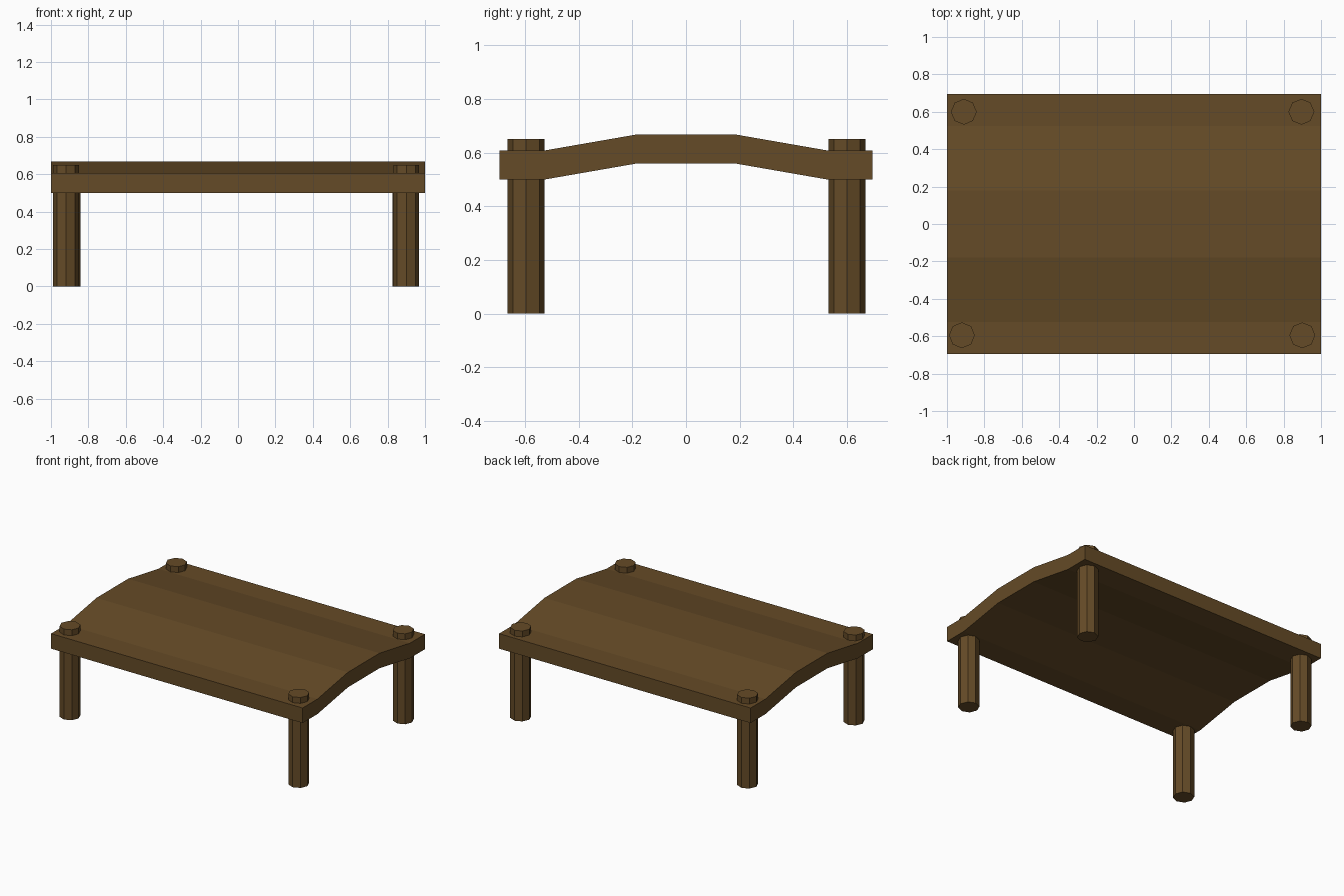
import bpy, bmesh

if "Cube" in bpy.data.objects:
    bpy.data.objects.remove(bpy.data.objects["Cube"])

wood = bpy.data.materials.new("brown_wood")
wood.diffuse_color = (0.13, 0.07, 0.02, 1)
wood.use_nodes = True
wood.node_tree.nodes["Principled BSDF"].inputs["Base Color"].default_value = wood.diffuse_color


def finish(name, bm):
    bmesh.ops.recalc_face_normals(bm, faces=bm.faces)
    mesh = bpy.data.meshes.new(name)
    bm.to_mesh(mesh)
    bm.free()
    mesh.materials.append(wood)
    obj = bpy.data.objects.new(name, mesh)
    bpy.context.collection.objects.link(obj)
    return obj


# Arched deck: a bent plank profile extruded along x
thickness = 0.108
arch = [(-0.695, 0.50), (-0.525, 0.50), (-0.18, 0.56),
        (0.18, 0.56), (0.525, 0.50), (0.695, 0.50)]
bm = bmesh.new()
lower = [[bm.verts.new((x, y, z)) for y, z in arch] for x in (-1, 1)]
upper = [[bm.verts.new((x, y, z + thickness)) for y, z in arch] for x in (-1, 1)]
for i in range(len(arch) - 1):
    for (a, b) in (lower, upper):
        bm.faces.new((a[i], a[i + 1], b[i + 1], b[i]))
    for lo, up in zip(lower, upper):
        bm.faces.new((lo[i], lo[i + 1], up[i + 1], up[i]))
for i in (0, -1):
    bm.faces.new((lower[0][i], lower[1][i], upper[1][i], upper[0][i]))
finish("deck", bm)

# Four octagonal posts poking through the deck corners
height = 0.65
posts = {"front_left_post": (-0.92, -0.595), "front_right_post": (0.90, -0.595),
         "back_left_post": (-0.91, 0.60), "back_right_post": (0.895, 0.60)}
for name, (x, y) in posts.items():
    bm = bmesh.new()
    bmesh.ops.create_cone(bm, cap_ends=True, segments=8, radius1=0.069,
                          radius2=0.069, depth=height)
    post = finish(name, bm)
    post.location = (x, y, height / 2)
